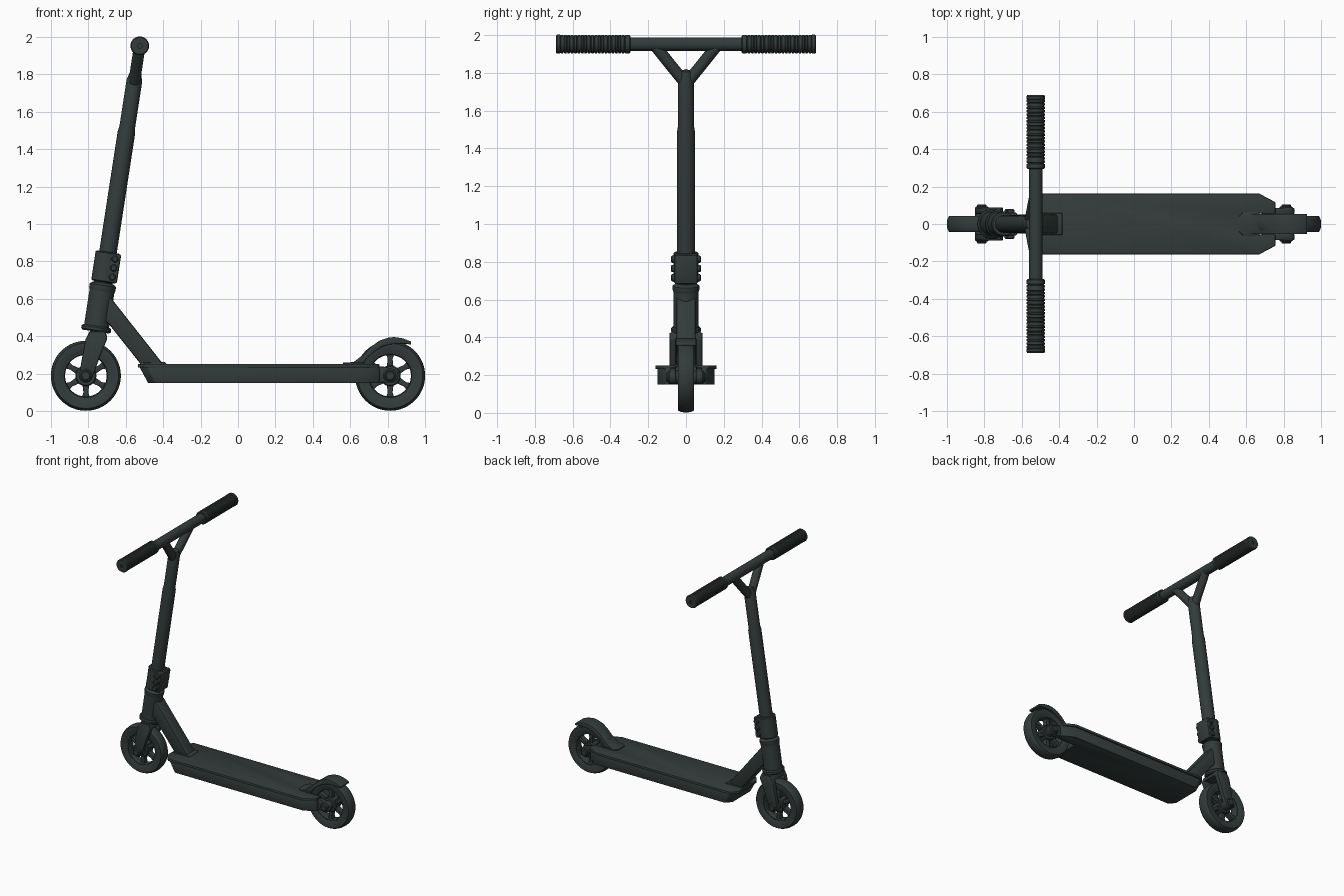
import bpy, bmesh, math
from mathutils import Matrix, Vector

if "Cube" in bpy.data.objects:
    bpy.data.objects.remove(bpy.data.objects["Cube"])

mat = bpy.data.materials.new("dark slate")
mat.diffuse_color = (0.033, 0.045, 0.043, 1)
mat.use_nodes = True
mat.node_tree.nodes["Principled BSDF"].inputs["Base Color"].default_value = mat.diffuse_color


def finish(bm, name, matrix=None, bevel=0.0):
    """Turn a bmesh into a finished object, smooth with sharp edges kept."""
    bmesh.ops.remove_doubles(bm, verts=bm.verts, dist=1e-5)
    bmesh.ops.recalc_face_normals(bm, faces=bm.faces)
    if bevel:
        edges = [e for e in bm.edges if e.calc_face_angle(0) > 0.6]
        bmesh.ops.bevel(bm, geom=edges, offset=bevel, segments=2, profile=0.5, affect='EDGES')
    if matrix is not None:
        bm.transform(matrix)
    me = bpy.data.meshes.new(name)
    for f in bm.faces:
        f.smooth = True
    bm.to_mesh(me)
    bm.free()
    me.set_sharp_from_angle(angle=math.radians(35))
    me.materials.append(mat)
    ob = bpy.data.objects.new(name, me)
    bpy.context.collection.objects.link(ob)
    return ob


def lathe(name, profile, matrix, closed=False, n=40):
    """Revolve (radius, height) points about local z."""
    bm = bmesh.new()
    rings = [[bm.verts.new((r * math.cos(2 * math.pi * i / n), r * math.sin(2 * math.pi * i / n), h))
              for i in range(n)] for r, h in profile]
    pairs = list(zip(rings, rings[1:])) + ([(rings[-1], rings[0])] if closed else [])
    for a, b in pairs:
        for i in range(n):
            bm.faces.new((a[i], a[(i + 1) % n], b[(i + 1) % n], b[i]))
    return finish(bm, name, matrix)


def prism(name, pts, lo, hi, axis='y', bevel=0.006, matrix=None, edit=None):
    """Extrude a 2D outline: (x, z) along y, or (x, y) along z."""
    bm = bmesh.new()
    put = (lambda p, t: (p[0], t, p[1])) if axis == 'y' else (lambda p, t: (p[0], p[1], t))
    a = [bm.verts.new(put(p, lo)) for p in pts]
    b = [bm.verts.new(put(p, hi)) for p in pts]
    bm.faces.new(a)
    bm.faces.new(b)
    for i in range(len(pts)):
        j = (i + 1) % len(pts)
        bm.faces.new((a[i], a[j], b[j], b[i]))
    if edit:
        for v in bm.verts:
            edit(v)
    return finish(bm, name, matrix, bevel)


def solid(rs, h0, h1, c=0.006):
    """Chamfered cylinder profile, rs is (bottom radius, top radius)."""
    r0, r1 = rs
    return [(0, h0), (r0 - c, h0), (r0, h0 + c), (r1, h1 - c), (r1 - c, h1), (0, h1)]


def tube(name, p, q, r, n=24):
    p, q = Vector(p), Vector(q)
    m = Matrix.Translation(p) @ (q - p).to_track_quat('Z', 'Y').to_matrix().to_4x4()
    return lathe(name, solid((r, r), 0, (q - p).length, 0.004), m, n=n)


# Steering axis: leans back, local z runs along it and matches world z
SLOPE, TOP = 0.154, 1.952
STEER = (Matrix.Translation((-0.525 - TOP * SLOPE, 0, 0))
         @ Matrix.Rotation(math.atan(SLOPE), 4, 'Y')
         @ Matrix.Scale(math.hypot(1, SLOPE), 4, (0, 0, 1)))
ALONG_Y = Matrix.Rotation(-math.pi / 2, 4, 'X')
R, WX, WZ = 0.187, 0.813, 0.189

# Wheels: tyre, rim, spokes, hub, axle
for label, x in (("front", -WX), ("rear", WX)):
    at = Matrix.Translation((x, 0, WZ))
    tyre = [(R - 0.017 + 0.017 * math.cos(a), 0.044 * math.sin(a))
            for a in [math.radians(d) for d in range(-75, 76, 15)]]
    tyre = [(0.122, -0.034), (0.145, -0.043)] + tyre + [(0.145, 0.043), (0.122, 0.034)]
    lathe(label + "_tyre", tyre, at @ ALONG_Y, True, 64)
    lathe(label + "_rim", [(0.128, -0.032), (0.116, -0.032), (0.111, -0.02), (0.111, 0.02),
                           (0.116, 0.032), (0.128, 0.032)], at @ ALONG_Y, True, 64)
    for k in range(6):
        turn = Matrix.Rotation(math.radians(60 * k + 30), 4, 'Y')
        prism(f"{label}_spoke_{k + 1}", [(0.03, -0.02), (0.09, -0.013), (0.118, -0.022),
                                         (0.118, 0.022), (0.09, 0.013), (0.03, 0.02)],
              -0.02, 0.02, bevel=0.004, matrix=at @ turn)
    lathe(label + "_hub", solid((0.056, 0.056), -0.036, 0.036), at @ ALONG_Y)
    lathe(label + "_axle", solid((0.026, 0.026), -0.105, 0.105), at @ ALONG_Y, n=20)
    lathe(label + "_washers", solid((0.036, 0.036), -0.094, 0.094), at @ ALONG_Y, n=28)

# Fork: two blades with rounded ends round the axle, joined by a crown
blade = [(-WX + 0.037 * math.cos(a), WZ + 0.037 * math.sin(a))
         for a in [math.radians(d) for d in range(165, 346, 20)]]
blade += [(-0.735, 0.30), (-0.697, 0.39), (-0.71, 0.425), (-0.79, 0.425), (-0.815, 0.385)]
for side, s in (("left", 1), ("right", -1)):
    lo, hi = sorted((s * 0.053, s * 0.088))
    prism("fork_blade_" + side, blade, lo, hi, bevel=0.008)
prism("fork_crown", [(-0.812, 0.39), (-0.79, 0.432), (-0.71, 0.432), (-0.697, 0.388)],
      -0.08, 0.08, bevel=0.01)

# Head tube with headset rings
lathe("lower_headset", solid((0.08, 0.08), 0.425, 0.455, 0.008), STEER)
lathe("head_tube", solid((0.067, 0.067), 0.44, 0.655), STEER)
lathe("upper_headset", [(0, 0.64), (0.066, 0.64), (0.071, 0.652), (0.071, 0.672),
                        (0.06, 0.682), (0.05, 0.685), (0.05, 0.71), (0, 0.71)], STEER)

# Clamp with three bolts
lathe("clamp_collar", solid((0.066, 0.066), 0.69, 0.85), STEER)
prism("clamp_lug", [(0.01, 0.692), (0.072, 0.692), (0.072, 0.848), (0.01, 0.848)],
      -0.062, 0.062, bevel=0.01, matrix=STEER)
for k in range(3):
    lathe(f"clamp_bolt_{k + 1}", solid((0.019, 0.019), -0.08, 0.08),
          STEER @ Matrix.Translation((0.043, 0, 0.722 + 0.049 * k)) @ ALONG_Y, n=16)

# Handlebar: stem, Y braces, crossbar
lathe("stem_tube", [(0, 0.80), (0.047, 0.80), (0.047, 1.49), (0.042, 1.52), (0.042, 1.765),
                    (0.03, 1.81), (0, 1.82)], STEER)
cross = Matrix.Translation((-0.525, 0, TOP)) @ ALONG_Y
lathe("crossbar", solid((0.036, 0.036), -0.66, 0.66), cross)
for side, s in (("left", 1), ("right", -1)):
    tube("bar_brace_" + side, STEER @ Vector((0, s * 0.008, 1.75)),
         STEER @ Vector((0, s * 0.17, TOP)), 0.031)
    # Grip with collar, ribs and end cap
    prof = [(0, 0.295), (0.044, 0.295), (0.049, 0.30), (0.049, 0.32)]
    for k in range(19):
        h = 0.322 + 0.018 * k
        prof += [(0.045, h), (0.045, h + 0.004), (0.049, h + 0.006), (0.049, h + 0.016)]
    prof += [(0.046, 0.665), (0.05, 0.667), (0.05, 0.682), (0.045, 0.689), (0.012, 0.689),
             (0.012, 0.68), (0, 0.68)]
    lathe("grip_" + side, [(r, s * h) for r, h in prof], cross, n=32)


# Deck: slotted at the rear for the wheel, with a sloped nose
def outline(w, nose):
    half = [(nose, 0.11), (nose + 0.04, w), (0.67, w), (0.755, w - 0.045), (0.755, 0.055), (0.60, 0.055)]
    return half + [(x, -y) for x, y in reversed(half)]


def slope_nose(v):
    if v.co.x < -0.4 and v.co.z < 0.2:
        v.co.x += 0.05


prism("deck_body", outline(0.152, -0.53), 0.15, 0.242, 'z', 0.005, edit=slope_nose)
prism("deck_plate", outline(0.162, -0.535), 0.232, 0.252, 'z', 0.004)

# Rear dropouts
drop = [(0.68, 0.157), (0.80, 0.152)]
drop += [(0.82 + 0.038 * math.cos(a), WZ + 0.037 * math.sin(a))
         for a in [math.radians(d) for d in range(-75, 76, 25)]]
drop += [(0.78, 0.238), (0.68, 0.242)]
for side, s in (("left", 1), ("right", -1)):
    lo, hi = sorted((s * 0.053, s * 0.086))
    prism("dropout_" + side, drop, lo, hi, bevel=0.006)

# Neck brace between head tube and deck, with its foot
prism("neck_brace", [(-0.72, 0.645), (-0.675, 0.60), (-0.395, 0.245), (-0.515, 0.245),
                     (-0.69, 0.465), (-0.735, 0.50)], -0.05, 0.05, bevel=0.01)
prism("neck_foot", [(-0.525, 0.24), (-0.525, 0.258), (-0.39, 0.262), (-0.37, 0.24)],
      -0.058, 0.058, bevel=0.004)

# Rear fender brake, arched over the wheel
prism("fender", [(0.57, 0.245), (0.575, 0.256), (0.62, 0.264), (0.675, 0.306), (0.715, 0.347),
                 (0.755, 0.376), (0.80, 0.392), (0.835, 0.396), (0.88, 0.389), (0.925, 0.372),
                 (0.925, 0.356), (0.87, 0.362), (0.81, 0.356), (0.77, 0.345), (0.73, 0.32),
                 (0.69, 0.285), (0.665, 0.245)], -0.054, 0.054, bevel=0.004)
prism("fender_base", [(0.56, -0.04), (0.585, -0.064), (0.67, -0.064), (0.67, 0.064),
                      (0.585, 0.064), (0.56, 0.04)], 0.245, 0.259, 'z', 0.003)
